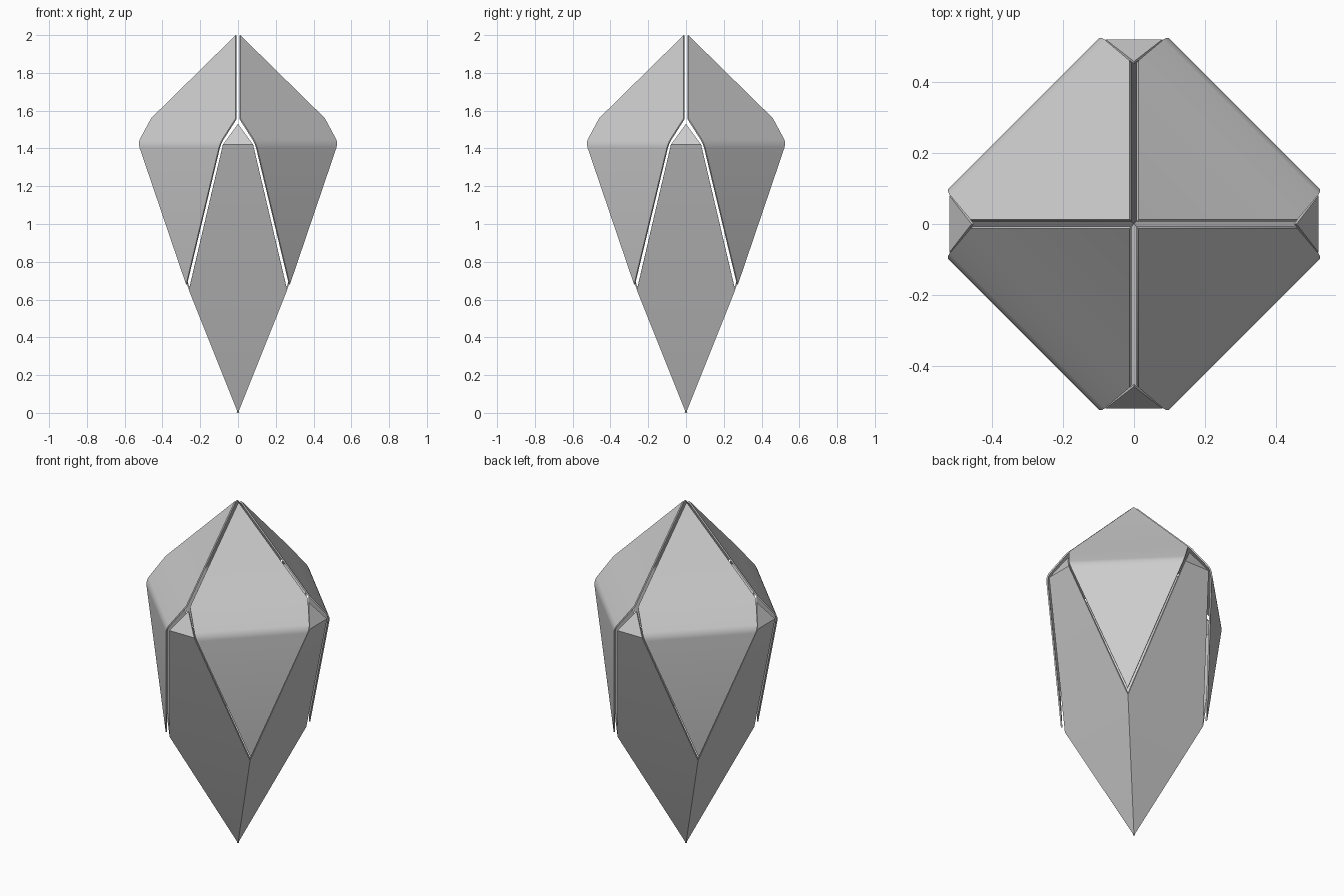
import bpy, bmesh, math
from mathutils import Matrix, Vector

if "Cube" in bpy.data.objects:
    bpy.data.objects.remove(bpy.data.objects["Cube"])

grey = bpy.data.materials.new("crystal_grey")
grey.diffuse_color = (0.6, 0.6, 0.6, 1)
grey.use_nodes = True
grey.node_tree.nodes["Principled BSDF"].inputs["Base Color"].default_value = grey.diffuse_color

CENTRE = Vector((0, 0, 1.2))


def shell(name, points, faces, turn, bevel_height=None):
    """Thin plate from a few outline points, turned about z."""
    bm = bmesh.new()
    verts = [bm.verts.new(p) for p in points]
    for f in faces:
        bm.faces.new([verts[i] for i in f])
    bm.normal_update()
    for f in bm.faces:  # normals point outwards
        if f.normal.dot(f.calc_center_median() - CENTRE) < 0:
            f.normal_flip()
    if bevel_height:  # soften the equator ridge
        ridge = [e for e in bm.edges
                 if all(abs(v.co.z - bevel_height) < 0.001 for v in e.verts)]
        bmesh.ops.bevel(bm, geom=ridge, offset=0.025, segments=3,
                        profile=0.5, affect='EDGES')
    bm.transform(Matrix.Rotation(turn, 4, 'Z'))
    mesh = bpy.data.meshes.new(name)
    bm.to_mesh(mesh)
    bm.free()
    mesh.materials.append(grey)
    obj = bpy.data.objects.new(name, mesh)
    bpy.context.collection.objects.link(obj)
    solid = obj.modifiers.new("thickness", 'SOLIDIFY')
    solid.thickness = 0.008
    solid.offset = -1
    bpy.context.view_layer.objects.active = obj
    obj.select_set(True)
    bpy.ops.object.modifier_apply(modifier=solid.name)
    bpy.ops.object.shade_smooth_by_angle(angle=math.radians(35))
    obj.select_set(False)


# Upper shard: tip, ridge ends, equator corners, lower point
g = 0.012
upper_points = [(g, g, 2.0), (0.46, g, 1.56), (g, 0.46, 1.56),
                (0.53, 0.095, 1.43), (0.095, 0.53, 1.43), (0.275, 0.275, 0.68)]
upper_faces = [(0, 1, 2), (1, 3, 4, 2), (3, 5, 4)]

# Lower petal: bottom point, side corners, shoulders, peak
petal_points = [(0, 0, 0), (0.26, -0.26, 0.65), (-0.26, -0.26, 0.65),
                (0.08, -0.52, 1.42), (-0.08, -0.52, 1.42), (0, -0.458, 1.53)]
petal_faces = [(0, 1, 2), (1, 3, 4, 2), (3, 5, 4)]

for i in range(4):
    turn = i * math.pi / 2
    shell(f"upper_shard_{i + 1}", upper_points, upper_faces, turn, 1.43)
    shell(f"lower_petal_{i + 1}", petal_points, petal_faces, turn)
